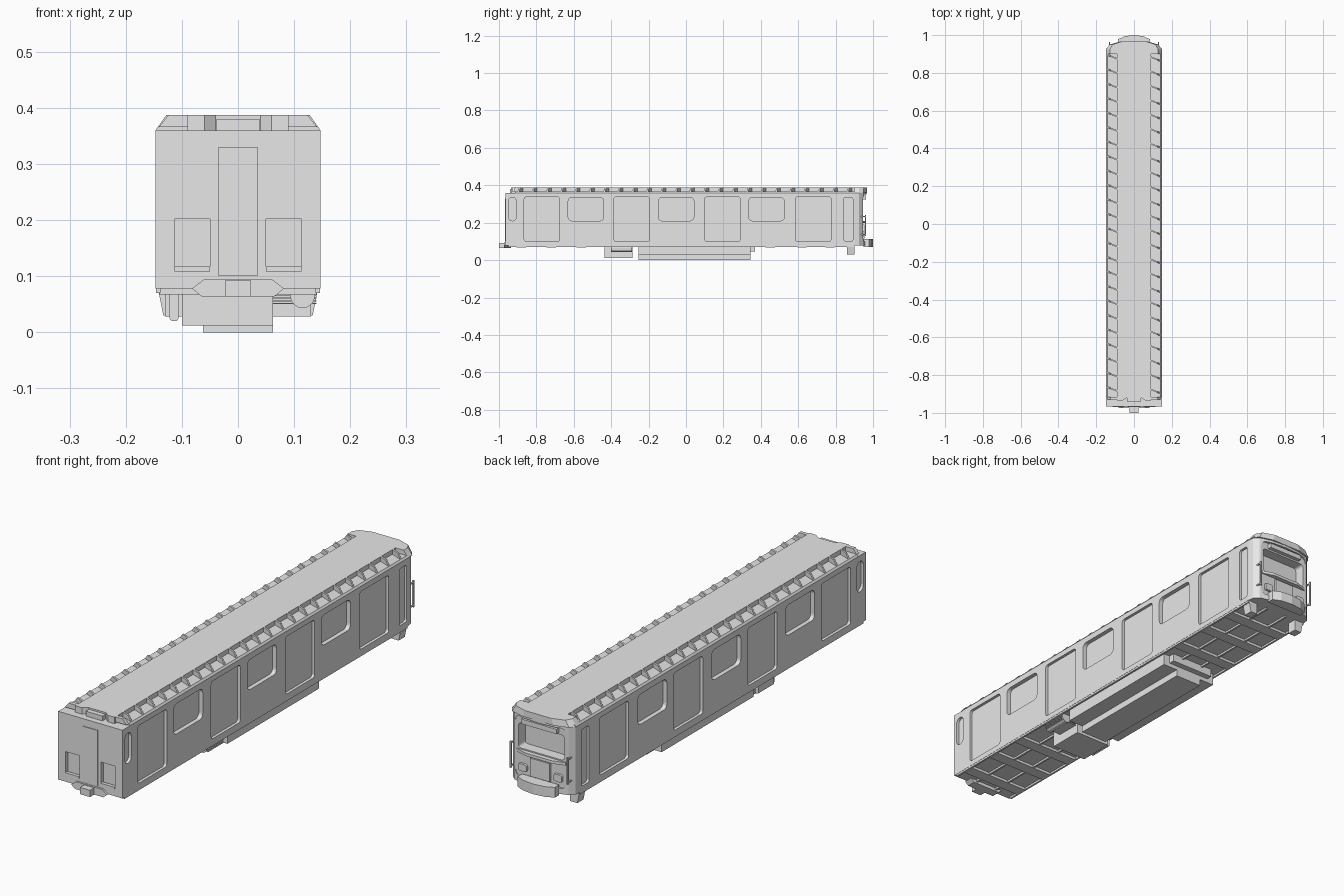
import bpy, bmesh, math
from mathutils import Vector

if "Cube" in bpy.data.objects:
    bpy.data.objects.remove(bpy.data.objects["Cube"])

grey = bpy.data.materials.new("plain_grey")
grey.use_nodes = True
grey.diffuse_color = (0.8, 0.8, 0.8, 1)
grey.node_tree.nodes["Principled BSDF"].inputs["Base Color"].default_value = (0.8, 0.8, 0.8, 1)


def finish(name, bm):
    bmesh.ops.recalc_face_normals(bm, faces=bm.faces)
    mesh = bpy.data.meshes.new(name)
    bm.to_mesh(mesh)
    bm.free()
    mesh.materials.append(grey)
    obj = bpy.data.objects.new(name, mesh)
    bpy.context.collection.objects.link(obj)
    return obj


def add_prism(bm, points, axis, lo, hi, skew=0):
    """Extrude a 2D outline along an axis; skew shears an y extrusion across x."""
    def place(p, t):
        if axis == 'x':
            return Vector((t, p[0], p[1]))
        if axis == 'y':
            return Vector((p[0], t + skew * p[0], p[1]))
        return Vector((p[0], p[1], t))
    a = [bm.verts.new(place(p, lo)) for p in points]
    b = [bm.verts.new(place(p, hi)) for p in points]
    n = len(points)
    bm.faces.new(a)
    bm.faces.new(b[::-1])
    for i in range(n):
        bm.faces.new((a[i], b[i], b[(i + 1) % n], a[(i + 1) % n]))
    return b


def prism(name, points, axis, lo, hi):
    bm = bmesh.new()
    add_prism(bm, points, axis, lo, hi)
    return finish(name, bm)


def add_box(bm, x0, x1, y0, y1, z0, z1):
    add_prism(bm, [(x0, y0), (x1, y0), (x1, y1), (x0, y1)], 'z', z0, z1)


def box(name, *size):
    bm = bmesh.new()
    add_box(bm, *size)
    return finish(name, bm)


def rounded(u0, u1, v0, v1, r, steps=4):
    pts = []
    corners = [(u1 - r, v1 - r), (u0 + r, v1 - r), (u0 + r, v0 + r), (u1 - r, v0 + r)]
    for k, (u, v) in enumerate(corners):
        for i in range(steps + 1):
            a = math.pi / 2 * (k + i / steps)
            pts.append((u + r * math.cos(a), v + r * math.sin(a)))
    return pts


def cut(obj, bm):
    """Subtract a set of separate cutter solids and bake the result."""
    cutter = finish("cutter", bm)
    cutter.hide_render = True
    mod = obj.modifiers.new("cut", 'BOOLEAN')
    mod.operation = 'DIFFERENCE'
    mod.solver = 'EXACT'
    mod.object = cutter
    bpy.context.view_layer.update()
    graph = bpy.context.evaluated_depsgraph_get()
    baked = bpy.data.meshes.new_from_object(obj.evaluated_get(graph))
    obj.modifiers.clear()
    obj.data = baked
    bpy.data.objects.remove(cutter)


W, FRONT = 0.147, -0.965
SILL, EAVE, TOP = 0.078, 0.36, 0.387

# Body shell with a bowed cab end
nose = [(W, 0.9), (0.143, 0.925), (0.125, 0.945), (0.07, 0.96)]
bow = nose + [(0, 0.965)] + [(-x, y) for x, y in reversed(nose)]
body = prism("body", [(-W, FRONT), (W, FRONT)] + bow, 'z', SILL, EAVE)

# Side doors, windows, end slots and cab doors on both sides
bm = bmesh.new()
for s in (-1, 1):
    def opening(y, half, z0, z1, r, depth):
        lo, hi = sorted((s * (W - depth), s * (W + 0.03)))
        add_prism(bm, rounded(y - half, y + half, z0, z1, r), 'x', lo, hi)
    for y in (-0.77, -0.29, 0.195, 0.68):
        opening(y, 0.095, 0.1, 0.338, 0.012, 0.012)
    for y in (-0.535, -0.053, 0.43):
        opening(y, 0.095, 0.21, 0.335, 0.02, 0.018)
    opening(-0.928, 0.021, 0.21, 0.335, 0.02, 0.012)
    opening(0.868, 0.024, 0.1, 0.335, 0.01, 0.01)
    # End windows beside the gangway door
    x0, x1 = sorted((s * 0.05, s * 0.113))
    add_box(bm, x0, x1, FRONT - 0.03, FRONT + 0.015, 0.11, 0.202)
# Shallow panel of the cab face
add_prism(bm, rounded(-0.118, 0.118, 0.1, 0.35, 0.025), 'y', 0.945, 1.05)
cut(body, bm)

# Windscreen
bm = bmesh.new()
add_prism(bm, rounded(-0.105, 0.105, 0.215, 0.318, 0.012), 'y', 0.9, 1.05)
cut(body, bm)

# Gangway door and its frame, end window sills
box("gangway_door", -0.035, 0.035, FRONT - 0.003, FRONT + 0.01, 0.1, 0.33)
bm = bmesh.new()
for s in (-1, 1):
    x0, x1 = sorted((s * 0.05, s * 0.113))
    add_box(bm, x0, x1, FRONT - 0.004, FRONT + 0.01, 0.108, 0.117)
finish("end_window_sills", bm)

# Cab face details: sign box, ledge, centre panel, lamps, hand rails
box("sign_box", -0.08, 0.08, 0.935, 0.962, 0.325, 0.345)
prism("windscreen_ledge", [(-0.112, 0.93), (0.112, 0.93), (0.112, 0.948),
      (0.06, 0.963), (-0.06, 0.963), (-0.112, 0.948)], 'z', 0.198, 0.21)
box("cab_panel", -0.045, 0.045, 0.935, 0.955, 0.115, 0.19)
bm = bmesh.new()
for s in (-1, 1):
    x0, x1 = sorted((s * 0.062, s * 0.1))
    add_prism(bm, rounded(x0, x1, 0.125, 0.155, 0.008), 'y', 0.935, 0.955)
finish("headlamps", bm)
bm = bmesh.new()
for s in (-1, 1):
    x = s * 0.13
    add_box(bm, x - 0.003, x + 0.003, 0.957, 0.963, 0.13, 0.24)
    for z in (0.135, 0.23):
        add_box(bm, x - 0.003, x + 0.003, 0.935, 0.96, z, z + 0.005)
finish("cab_hand_rails", bm)

# Curved bumper
prism("bumper", [(-0.085, 0.95), (0.085, 0.95), (0.085, 0.978), (0.05, 0.994),
      (0, 1.0), (-0.05, 0.994), (-0.085, 0.978)], 'z', 0.07, 0.112)

# Roof: raised centre with gutters each side
half = [(W, EAVE), (0.141, 0.368), (0.09, 0.368), (0.09, TOP)]
prism("roof", half + [(-x, z) for x, z in reversed(half)], 'y', -0.915, 0.93)
prism("roof_front_lip", [(-0.09, -0.915), (-0.09, -0.935), (-0.06, -0.935), (-0.04, -0.92),
      (0.04, -0.92), (0.06, -0.935), (0.09, -0.935), (0.09, -0.915)], 'z', EAVE, TOP)
box("roof_vent", -0.038, 0.038, -0.94, -0.918, EAVE, 0.38)
bm = bmesh.new()
for s in (-1, 1):
    section = [(s * x, z) for x, z in [(0.089, 0.366), (0.141, 0.366), (0.124, TOP), (0.089, TOP)]]
    for i in range(24):
        y = -0.88 + i * 0.0765 + s * 0.04
        add_prism(bm, section, 'y', y - 0.004, y + 0.004, -0.4)
    add_prism(bm, section, 'y', -0.93, -0.915)
finish("roof_ribs", bm)

# Cab hood with sloping sides
bm = bmesh.new()
upper = add_prism(bm, [(-W, 0.925), (-W, 0.9), (W, 0.9), (W, 0.925), (0.13, 0.95),
                       (0.07, 0.967), (-0.07, 0.967), (-0.13, 0.95)], 'z', EAVE, TOP)
for v in upper:
    v.co.x *= 0.87
finish("cab_hood", bm)

# Underframe: cross members and long beams
bm = bmesh.new()
for y in (-0.88, -0.72, -0.56, 0.45, 0.62, 0.77):
    add_box(bm, -0.14, 0.14, y - 0.025, y + 0.025, 0.067, 0.08)
for x in (-0.142, -0.05, 0.05, 0.142):
    add_box(bm, x - 0.004, x + 0.004, -0.95, 0.9, 0.07, 0.08)
finish("underframe", bm)

# Equipment boxes
box("equipment_case", -0.13, 0.13, -0.255, 0.345, 0.028, 0.08)
box("equipment_tray", -0.062, 0.062, -0.255, 0.345, 0.0, 0.03)
box("case_bracket", -0.1, 0.1, 0.345, 0.37, 0.045, 0.08)
box("front_equipment_box", -0.1, 0.062, -0.435, -0.285, 0.012, 0.08)
prism("air_tank", rounded(0.093, 0.137, 0.043, 0.087, 0.022), 'y', -0.4, -0.29)
bm = bmesh.new()
for i in range(6):
    z = 0.05 + i * 0.005
    add_box(bm, 0.062, 0.14, -0.395, -0.295, z, z + 0.002)
finish("side_grille", bm)
prism("air_pipe", rounded(-0.122, -0.106, 0.02, 0.08, 0.006), 'y', -0.4, -0.3)

# Steps under the cab doors
bm = bmesh.new()
for s in (-1, 1):
    add_prism(bm, [(s * 0.143, 0.08), (s * 0.133, 0.03), (s * 0.1, 0.03), (s * 0.1, 0.08)],
              'y', 0.86, 0.9)
finish("cab_steps", bm)

# Front coupler and its plate
prism("coupler_plate", [(-0.082, 0.078), (-0.06, 0.095), (0.06, 0.095), (0.082, 0.078),
      (0.065, 0.064), (-0.065, 0.064)], 'y', FRONT - 0.008, FRONT + 0.03)
box("coupler", -0.023, 0.023, -1.0, FRONT + 0.02, 0.064, 0.092)
